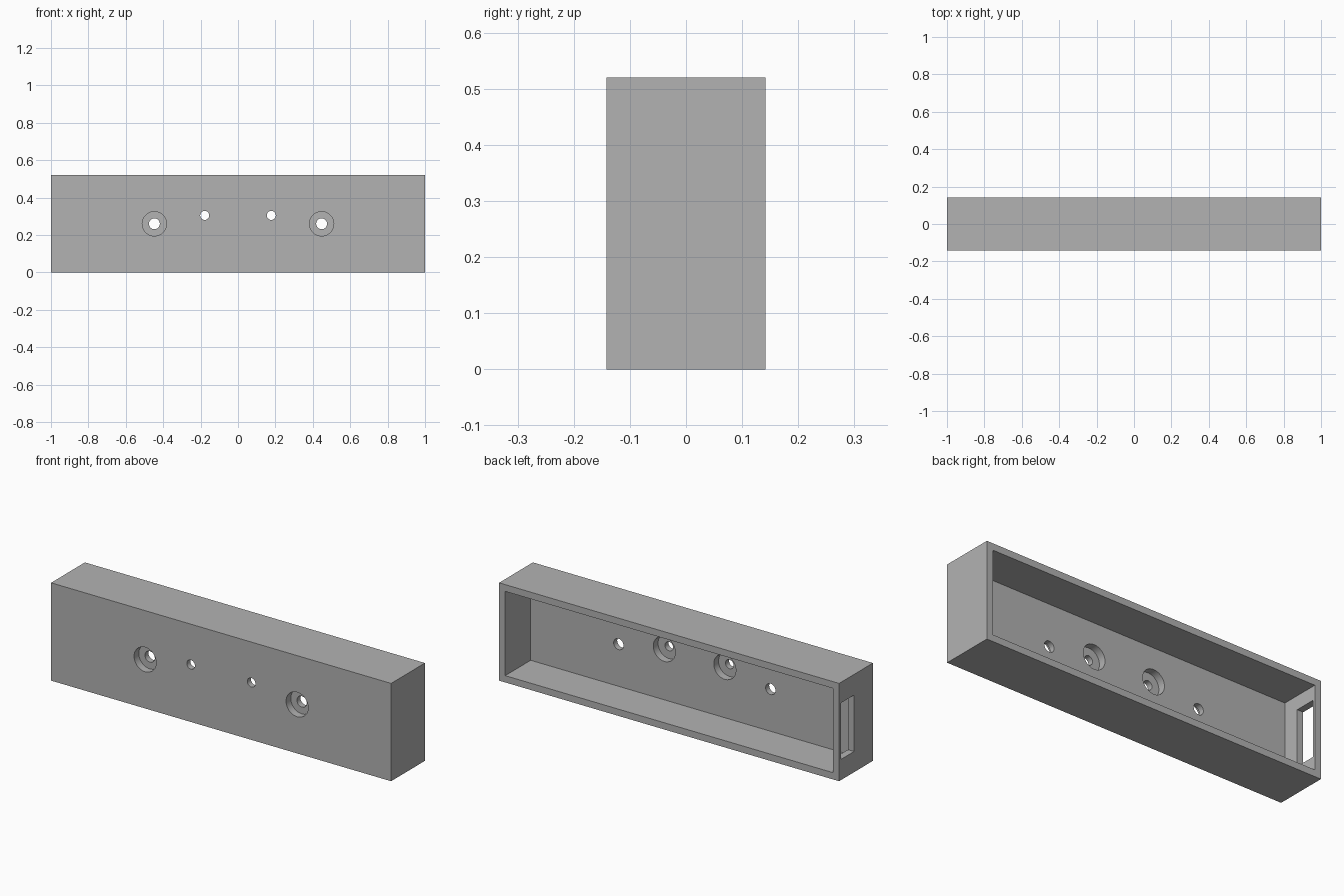
import bpy
from math import pi

cube = bpy.data.objects.get("Cube")
if cube:
    bpy.data.objects.remove(cube, do_unlink=True)

LENGTH, DEPTH, HEIGHT = 2.0, 0.284, 0.52
WALL, PANEL, BORE = 0.036, 0.07, 0.04
FRONT, BACK = -DEPTH / 2, DEPTH / 2
INNER = FRONT + PANEL
OVER = 0.02  # cutters overshoot open faces

grey = bpy.data.materials.new("plain grey")
grey.use_nodes = True
grey.diffuse_color = (0.448, 0.448, 0.448, 1)
grey.node_tree.nodes["Principled BSDF"].inputs["Base Color"].default_value = grey.diffuse_color


def box(name, low, high):
    """Axis-aligned box between two corners."""
    centre = [(a + b) / 2 for a, b in zip(low, high)]
    bpy.ops.mesh.primitive_cube_add(size=1, location=centre)
    ob = bpy.context.object
    ob.name = name
    ob.scale = [b - a for a, b in zip(low, high)]
    bpy.ops.object.transform_apply(location=True, rotation=False, scale=True)
    ob.data.materials.append(grey)
    return ob


def drill(name, x, z, radius, y0, y1):
    """Cylinder running along the depth axis."""
    bpy.ops.mesh.primitive_cylinder_add(vertices=48, radius=radius, depth=y1 - y0,
                                        location=(x, (y0 + y1) / 2, z), rotation=(pi / 2, 0, 0))
    ob = bpy.context.object
    ob.name = name
    ob.data.materials.append(grey)
    return ob


def cut(target, cutter):
    cutter.hide_render = True
    mod = target.modifiers.new("cut", "BOOLEAN")
    mod.operation = "DIFFERENCE"
    mod.solver = "EXACT"
    mod.object = cutter
    bpy.context.view_layer.objects.active = target
    bpy.ops.object.modifier_apply(modifier=mod.name)
    bpy.data.objects.remove(cutter, do_unlink=True)


# Outer block, hollowed from the back
housing = box("housing", (-LENGTH / 2, FRONT, 0), (LENGTH / 2, BACK, HEIGHT))
cut(housing, box("cavity_cutter", (-LENGTH / 2 + WALL, INNER, WALL),
                 (LENGTH / 2 - WALL, BACK + OVER, HEIGHT - WALL)))

# Rectangular opening through one end wall
cut(housing, box("slot_cutter", (-LENGTH / 2 - OVER, 0.016, 0.11),
                 (-LENGTH / 2 + WALL + OVER, 0.127, 0.41)))

for side in (-1, 1):
    # Mounting holes, counterbored from the front
    x, z = side * 0.447, 0.26
    cut(housing, drill("mount_hole_cutter", x, z, 0.029, FRONT - OVER, INNER + OVER))
    cut(housing, drill("mount_bore_cutter", x, z, 0.065, FRONT - OVER, FRONT + BORE))
    # Small holes, counterbored from the inside
    x, z = side * 0.178, 0.305
    cut(housing, drill("small_hole_cutter", x, z, 0.024, FRONT - OVER, INNER + OVER))
    cut(housing, drill("small_bore_cutter", x, z, 0.065, INNER - BORE, INNER + OVER))

# Smooth the round bores, keep every edge crisp
bpy.ops.object.select_all(action="DESELECT")
housing.select_set(True)
bpy.context.view_layer.objects.active = housing
bpy.ops.object.shade_smooth_by_angle(angle=pi / 6)
